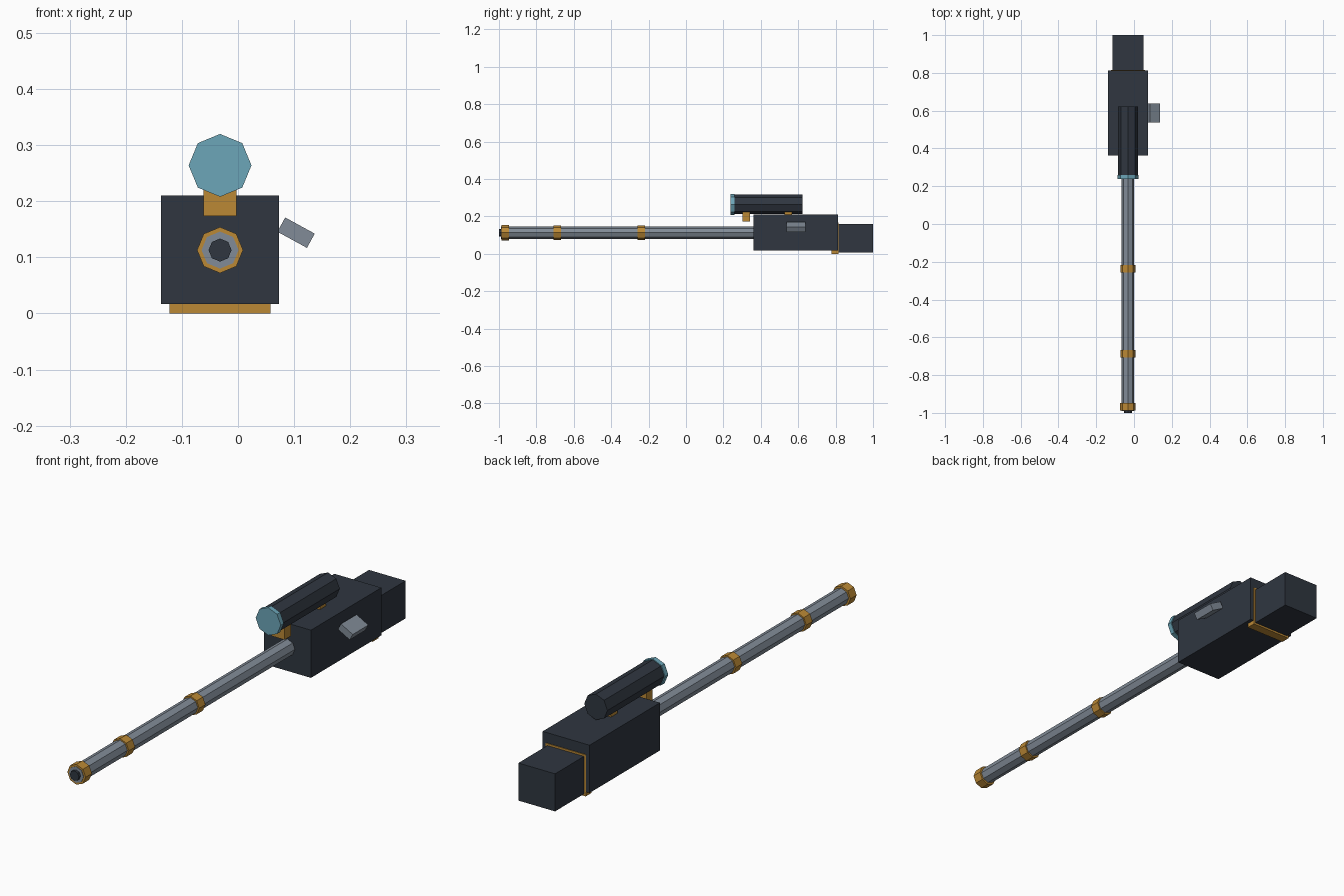
import bpy, bmesh, math
from mathutils import Matrix

if "Cube" in bpy.data.objects:
    bpy.data.objects.remove(bpy.data.objects["Cube"])

CX = -0.032        # shared centre line of body, barrel and scope
BARREL_Z = 0.113
SCOPE_Z = 0.264


def material(name, rgb):
    m = bpy.data.materials.new(name)
    m.diffuse_color = (*rgb, 1.0)
    m.use_nodes = True
    m.node_tree.nodes["Principled BSDF"].inputs["Base Color"].default_value = m.diffuse_color
    return m


DARK = material("dark_metal", (0.029, 0.037, 0.051))
STEEL = material("steel", (0.22, 0.26, 0.31))
BRASS = material("brass", (0.50, 0.25, 0.036))
GLASS = material("glass", (0.15, 0.38, 0.48))


def finish(name, bm, mat):
    mesh = bpy.data.meshes.new(name)
    bm.to_mesh(mesh)
    bm.free()
    mesh.materials.append(mat)
    obj = bpy.data.objects.new(name, mesh)
    bpy.context.collection.objects.link(obj)
    return obj


def box(name, size, centre, mat, tilt=0.0):
    bm = bmesh.new()
    bmesh.ops.create_cube(bm, size=1.0, matrix=Matrix.Diagonal((*size, 1.0)))
    obj = finish(name, bm, mat)
    obj.location = centre
    obj.rotation_euler.y = tilt
    return obj


def tube(name, radius, y0, y1, z, mat):
    """Eight-sided cylinder along y with a corner pointing up."""
    bm = bmesh.new()
    bmesh.ops.create_cone(bm, cap_ends=True, segments=8, radius1=radius,
                          radius2=radius, depth=y1 - y0,
                          matrix=Matrix.Rotation(math.pi / 2, 4, 'X'))
    obj = finish(name, bm, mat)
    obj.location = (CX, (y0 + y1) / 2, z)
    return obj


# Body, stock and the brass plate between them
box("body", (0.21, 0.45, 0.193), (CX, 0.587, 0.1135), DARK)
box("stock", (0.164, 0.20, 0.152), (CX, 0.90, 0.084), DARK)
box("stock_plate", (0.18, 0.038, 0.168), (CX, 0.796, 0.084), BRASS)

# Barrel with bore and brass rings
tube("barrel", 0.033, -0.989, 0.42, BARREL_Z, STEEL)
tube("bore", 0.0205, -1.0, -0.95, BARREL_Z, DARK)
for name, y in (("muzzle_ring", -0.967), ("front_ring", -0.688), ("rear_ring", -0.238)):
    tube(name, 0.041 if name == "muzzle_ring" else 0.039,
         y - 0.02, y + 0.02, BARREL_Z, BRASS)

# Scope, lens and mounts
tube("scope_tube", 0.052, 0.25, 0.622, SCOPE_Z, DARK)
tube("scope_lens", 0.056, 0.239, 0.259, SCOPE_Z, GLASS)
for name, y in (("front_mount", 0.321), ("rear_mount", 0.547)):
    box(name, (0.059, 0.04, 0.06), (CX, y, 0.204), BRASS)

# Tilted bolt handle on the right side
box("bolt_handle", (0.06, 0.10, 0.029), (0.1035, 0.588, 0.144), STEEL, tilt=0.5)
